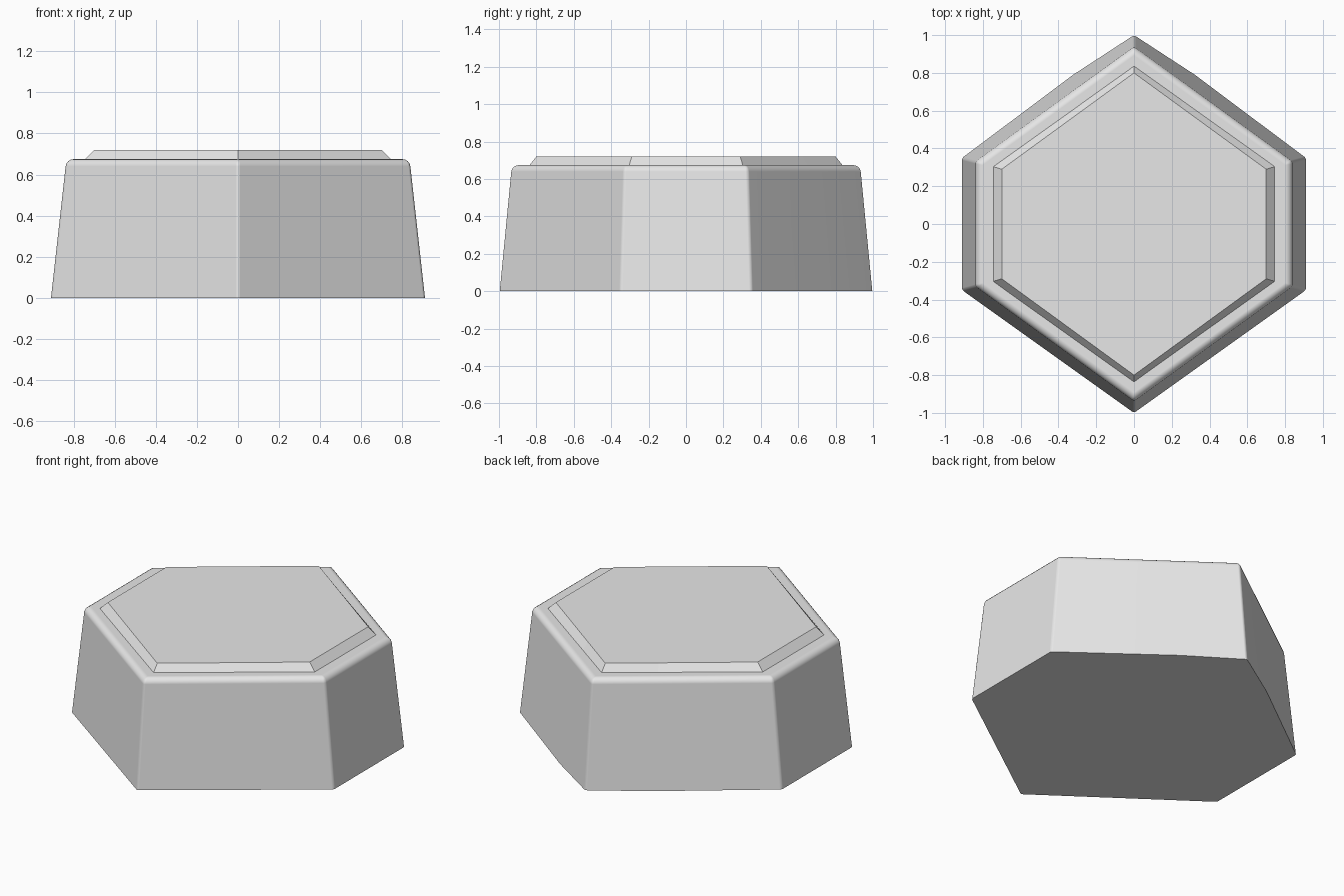
import bpy
import bmesh

cube = bpy.data.objects.get("Cube")
if cube:
    bpy.data.objects.remove(cube, do_unlink=True)

# One plain grey material
grey = bpy.data.materials.new("plain_grey")
grey.use_nodes = True
grey.diffuse_color = (0.8, 0.8, 0.8, 1)
grey.node_tree.nodes["Principled BSDF"].inputs["Base Color"].default_value = grey.diffuse_color


def hexagon(tip, side, corner, z, bulge=0.0):
    """Stretched hexagon; the two rear edges carry a slightly swollen point."""
    t = 0.35
    bx, by = side * t, tip + (corner - tip) * t + bulge
    return [(0, -tip, z), (side, -corner, z), (side, corner, z), (bx, by, z),
            (0, tip, z), (-bx, by, z), (-side, corner, z), (-side, -corner, z)]


def tapered_block(name, lower, upper, rim=0.0):
    """Join two hexagons; rim rounds the top and, more tightly, the corners."""
    bm = bmesh.new()
    weight = bm.edges.layers.float.new("bevel_weight_edge")
    low = [bm.verts.new(p) for p in lower]
    top = [bm.verts.new(p) for p in upper]
    n = len(low)
    bm.faces.new(low[::-1])
    bm.faces.new(top)
    for i in range(n):
        j = (i + 1) % n
        bm.faces.new((low[i], low[j], top[j], top[i]))
        bm.edges.get((top[i], top[j]))[weight] = 1.0
        bm.edges.get((low[i], low[j])).smooth = False
        if i not in (3, 5):
            bm.edges.get((low[i], top[i]))[weight] = 0.35
    bmesh.ops.recalc_face_normals(bm, faces=bm.faces)
    for face in bm.faces:
        face.smooth = rim > 0
    mesh = bpy.data.meshes.new(name)
    bm.to_mesh(mesh)
    bm.free()
    mesh.materials.append(grey)
    obj = bpy.data.objects.new(name, mesh)
    bpy.context.collection.objects.link(obj)
    if rim:
        bevel = obj.modifiers.new("rounded_rim", 'BEVEL')
        bevel.limit_method = 'WEIGHT'
        bevel.width = rim
        bevel.segments = 4
        bevel.harden_normals = True
    return obj


# Main body, tapering upward to a rounded rim
tapered_block("body", hexagon(1.0, 0.91, 0.35, 0, 0.02),
              hexagon(0.935, 0.835, 0.33, 0.675), rim=0.035)

# Raised top plate with sloped sides
tapered_block("top_plate", hexagon(0.84, 0.75, 0.305, 0.67),
              hexagon(0.80, 0.70, 0.29, 0.72))
